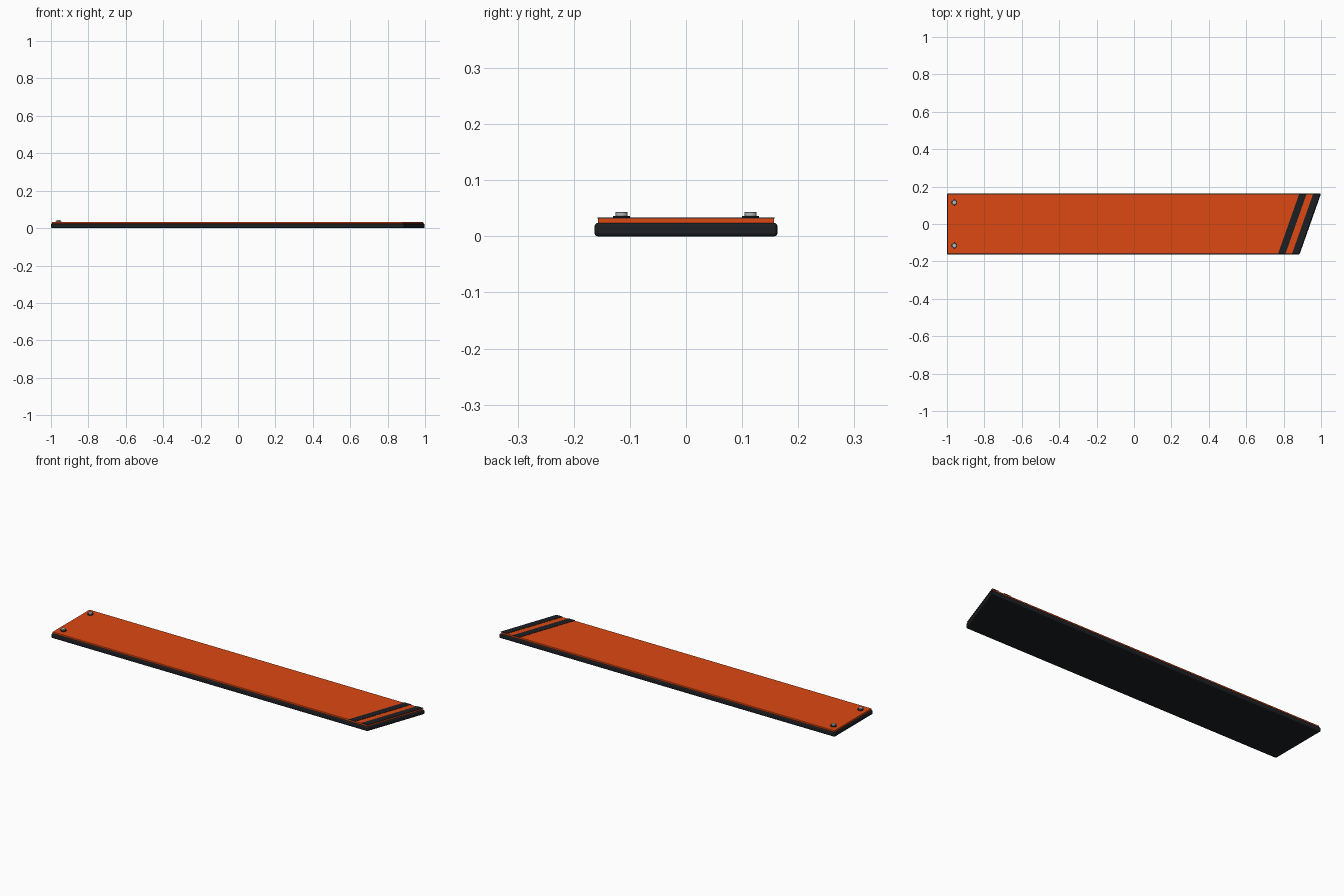
import bpy, bmesh

if "Cube" in bpy.data.objects:
    bpy.data.objects.remove(bpy.data.objects["Cube"])

SLOPE = 0.353  # lean of the slanted right end


def material(name, rgb):
    m = bpy.data.materials.new(name)
    m.diffuse_color = (*rgb, 1)
    m.use_nodes = True
    m.node_tree.nodes["Principled BSDF"].inputs["Base Color"].default_value = m.diffuse_color
    return m


black = material("black_rubber", (0.012, 0.014, 0.017))
orange = material("orange_paint", (0.72, 0.065, 0.006))
steel = material("steel", (0.45, 0.47, 0.48))


def slab(name, left, right, half_y, z0, z1, mat, bevel=0, segs=2, left_slope=0.0):
    """Extruded quad; left/right are the edge positions at y = 0."""
    pts = [(left - left_slope * half_y, -half_y), (right - SLOPE * half_y, -half_y),
           (right + SLOPE * half_y, half_y), (left + left_slope * half_y, half_y)]
    bm = bmesh.new()
    low = [bm.verts.new((x, y, z0)) for x, y in pts]
    top = [bm.verts.new((x, y, z1)) for x, y in pts]
    bm.faces.new(low[::-1])
    bm.faces.new(top)
    for i in range(4):
        j = (i + 1) % 4
        bm.faces.new((low[i], low[j], top[j], top[i]))
    me = bpy.data.meshes.new(name)
    bm.to_mesh(me)
    bm.free()
    ob = bpy.data.objects.new(name, me)
    bpy.context.collection.objects.link(ob)
    me.materials.append(mat)
    if bevel:
        mod = ob.modifiers.new("bevel", "BEVEL")
        mod.width = bevel
        mod.segments = segs
    return ob


def disc(name, x, y, z0, z1, r, mat, bevel):
    bpy.ops.mesh.primitive_cylinder_add(vertices=24, radius=r, depth=z1 - z0,
                                        location=(x, y, (z0 + z1) / 2))
    ob = bpy.context.object
    ob.name = name
    ob.data.materials.append(mat)
    mod = ob.modifiers.new("bevel", "BEVEL")
    mod.width = bevel
    mod.segments = 2
    mod.limit_method = 'ANGLE'
    bpy.ops.object.shade_smooth_by_angle()


# Thick dark backing and inset orange face
slab("backing_board", -1.0, 0.9425, 0.163, 0.0, 0.024, black, 0.006, 3)
slab("face_panel", -0.995, 0.936, 0.157, 0.022, 0.0325, orange, 0.002, 2)

# Two slanted dark stripes
slab("inner_stripe", 0.8265, 0.866, 0.158, 0.0315, 0.034, black, left_slope=SLOPE)
slab("outer_stripe", 0.901, 0.938, 0.158, 0.0315, 0.034, black, left_slope=SLOPE)

# Bolts with washers at the square end
for side, y in (("front", -0.115), ("back", 0.115)):
    disc(side + "_washer", -0.96, y, 0.032, 0.0365, 0.015, black, 0.0006)
    disc(side + "_bolt_head", -0.96, y, 0.036, 0.0435, 0.011, steel, 0.001)
